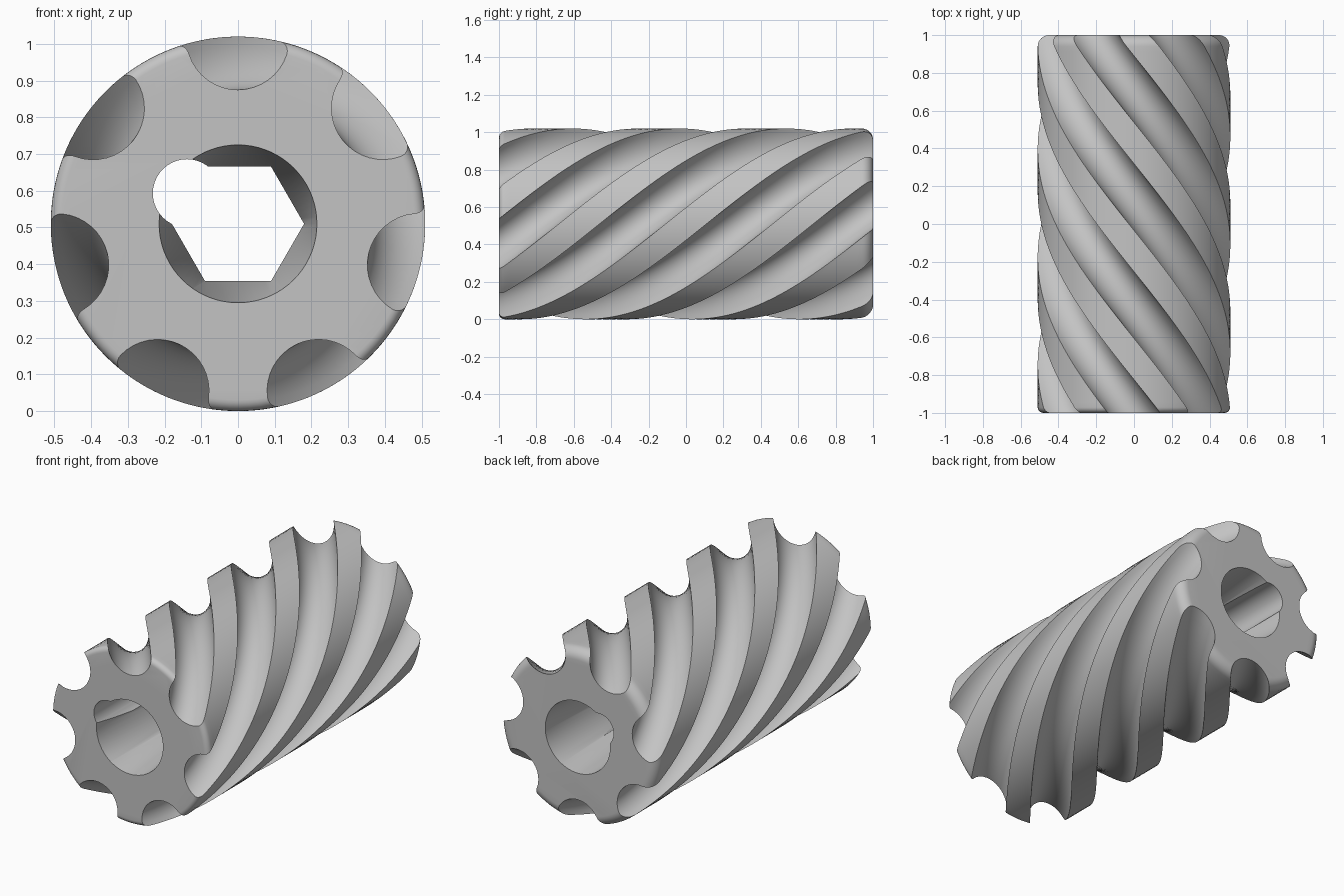
import bpy, bmesh
from math import sin, cos, pi, acos, atan2, sqrt, radians

RADIUS, HALF = 0.51, 1.0
FLUTES, FLUTE_DIST, FLUTE_R = 7, 0.505, 0.14
FRONT_ROUND, BACK_ROUND = 0.03, 0.06
TWIST = pi / 2          # radians per unit of length
AXIS_Z = RADIUS

old = bpy.data.objects.get("Cube")
if old:
    bpy.data.objects.remove(old, do_unlink=True)

steel = bpy.data.materials.new("grey_metal")
steel.use_nodes = True
grey = (0.55, 0.55, 0.55, 1)
steel.diffuse_color = grey
steel.node_tree.nodes["Principled BSDF"].inputs["Base Color"].default_value = grey


def loft(name, sections):
    """Closed solid through (y, [(x, z), ...]) sections, front to back."""
    bm = bmesh.new()
    rings = [[bm.verts.new((x, y, z + AXIS_Z)) for x, z in pts] for y, pts in sections]
    for a, b in zip(rings, rings[1:]):
        for i in range(len(a)):
            j = (i + 1) % len(a)
            bm.faces.new((a[i], a[j], b[j], b[i]))
    bm.faces.new(rings[0])
    bm.faces.new(rings[-1])
    bmesh.ops.recalc_face_normals(bm, faces=bm.faces)
    mesh = bpy.data.meshes.new(name)
    bm.to_mesh(mesh)
    bm.free()
    mesh.materials.append(steel)
    obj = bpy.data.objects.new(name, mesh)
    bpy.context.collection.objects.link(obj)
    return obj


def circle(r, sides, cx=0, cz=0):
    return [(cx + r * cos(2 * pi * i / sides), cz + r * sin(2 * pi * i / sides))
            for i in range(sides)]


def fluted(y, r):
    """Disc of radius r with round flutes, turned according to y."""
    pts = []
    pitch = 2 * pi / FLUTES
    half = acos((r * r + FLUTE_DIST ** 2 - FLUTE_R ** 2) / (2 * r * FLUTE_DIST))
    end = atan2(r * sin(half), r * cos(half) - FLUTE_DIST)
    for k in range(FLUTES):
        turn = pi / 2 + k * pitch + TWIST * (y + HALF)
        local = []
        steps = 16
        for i in range(steps + 1):      # flute arc, through its inner side
            t = -end - (2 * pi - 2 * end) * i / steps
            local.append((FLUTE_DIST + FLUTE_R * cos(t), FLUTE_R * sin(t)))
        for i in range(1, 6):           # ridge arc
            t = half + (pitch - 2 * half) * i / 6
            local.append((r * cos(t), r * sin(t)))
        c, s = cos(turn), sin(turn)
        pts += [(u * c - v * s, u * s + v * c) for u, v in local]
    return pts


# Body: twisted flutes with rounded ends
stations = []
for i in range(7):
    a = pi / 2 * i / 6
    stations.append((-HALF + FRONT_ROUND * (1 - cos(a)), RADIUS - FRONT_ROUND * (1 - sin(a))))
start, stop, spans = -HALF + FRONT_ROUND, HALF - BACK_ROUND, 72
stations += [(start + (stop - start) * i / spans, RADIUS) for i in range(1, spans)]
for i in range(9):
    a = pi / 2 * i / 8
    stations.append((HALF - BACK_ROUND * (1 - sin(a)), RADIUS - BACK_ROUND * (1 - cos(a))))
body = loft("fluted_body", [(y, fluted(y, r)) for y, r in stations])


def straight(name, pts):
    return loft(name, [(-1.2, pts), (1.2, pts)])


def taper(name, side, r, depth, inner=0.15):
    """Tapered mouth starting a little outside one end."""
    slope = (r - inner) / depth
    ends = [(side * 1.05, circle(r + 0.05 * slope, 72)),
            (side * (HALF - depth), circle(inner, 72))]
    return loft(name, ends)


# Bore: hexagonal hole, round side channel and a tapered mouth at each end
cutters = [
    straight("hex_cutter", circle(0.18, 6)),
    straight("channel_cutter", circle(0.093, 40, -0.139, 0.083)),
    taper("front_mouth_cutter", -1, 0.215, 0.53),
    taper("back_mouth_cutter", 1, 0.21, 0.72),
]
bpy.ops.object.select_all(action='DESELECT')
bpy.context.view_layer.objects.active = body
body.select_set(True)
for cutter in cutters:
    cutter.hide_render = True
    mod = body.modifiers.new(cutter.name, 'BOOLEAN')
    mod.operation = 'DIFFERENCE'
    mod.solver = 'EXACT'
    mod.object = cutter
    bpy.ops.object.modifier_apply(modifier=mod.name)
for cutter in cutters:
    bpy.data.objects.remove(cutter, do_unlink=True)

bpy.ops.object.shade_smooth_by_angle(angle=radians(30))
